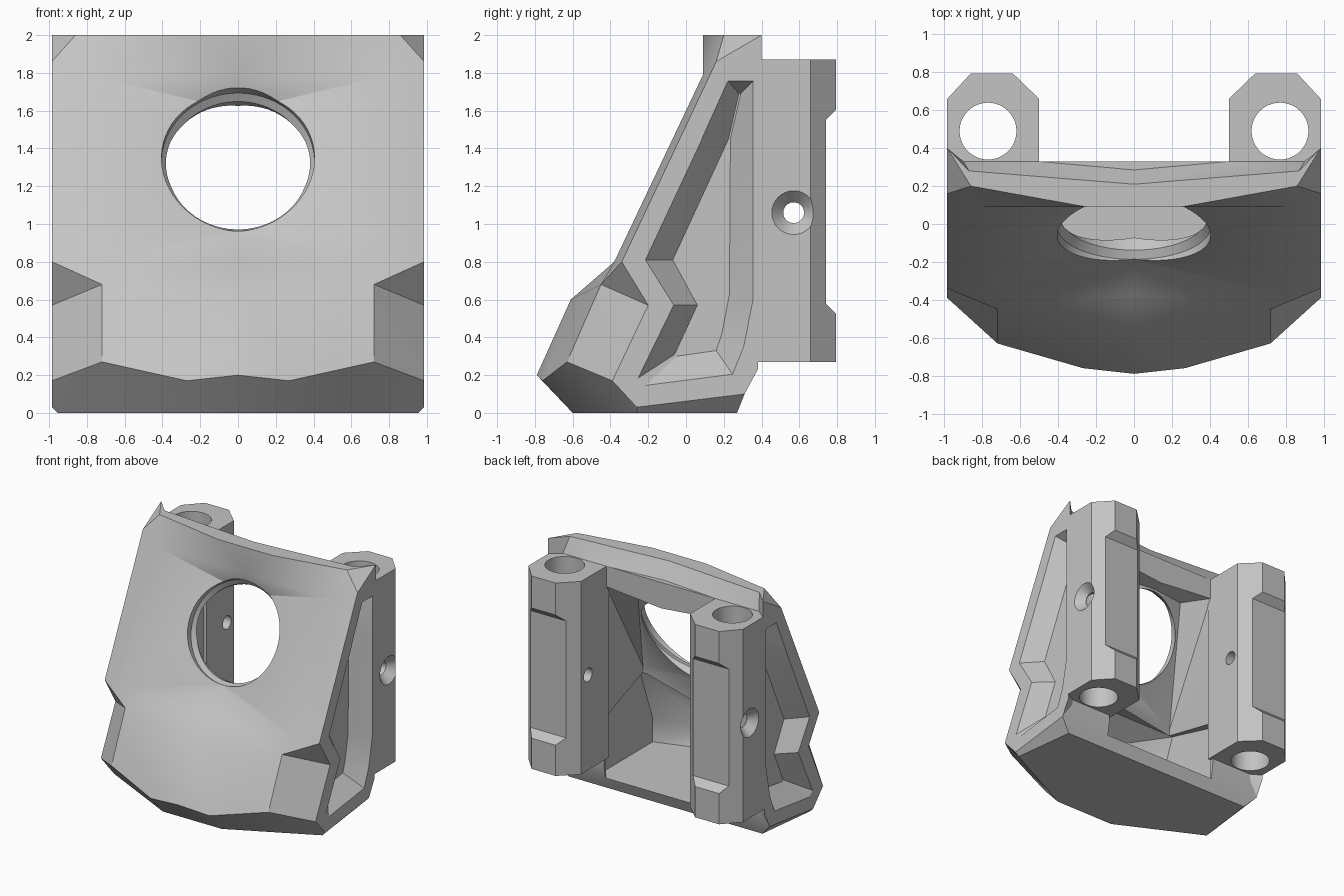
import bpy, bmesh, math
from mathutils import Vector

if "Cube" in bpy.data.objects:
    bpy.data.objects.remove(bpy.data.objects["Cube"], do_unlink=True)

grey = bpy.data.materials.new("plain grey")
grey.use_nodes = True
grey.diffuse_color = (0.55, 0.55, 0.55, 1)
grey.node_tree.nodes["Principled BSDF"].inputs["Base Color"].default_value = (0.55, 0.55, 0.55, 1)


def finish(name, bm):
    bmesh.ops.recalc_face_normals(bm, faces=bm.faces)
    mesh = bpy.data.meshes.new(name)
    bm.to_mesh(mesh)
    bm.free()
    mesh.materials.append(grey)
    obj = bpy.data.objects.new(name, mesh)
    bpy.context.collection.objects.link(obj)
    return obj


def loft(name, rings):
    """Solid skinned through matching closed rings, capped at both ends."""
    bm = bmesh.new()
    loops = [[bm.verts.new(p) for p in ring] for ring in rings]
    n = len(loops[0])
    for a, b in zip(loops, loops[1:]):
        for i in range(n):
            j = (i + 1) % n
            bm.faces.new((a[i], a[j], b[j], b[i]))
    bm.faces.new(loops[0])
    bm.faces.new(loops[-1])
    return finish(name, bm)


def hull(name, points):
    """Convex solid around points."""
    bm = bmesh.new()
    for p in points:
        bm.verts.new(p)
    bmesh.ops.convex_hull(bm, input=bm.verts)
    loose = [v for v in bm.verts if not v.link_faces]
    bmesh.ops.delete(bm, geom=loose, context="VERTS")
    return finish(name, bm)


def turned(name, start, axis, stations, segments=48):
    """Round solid along an axis from (distance, radius) stations."""
    axis = Vector(axis).normalized()
    u = axis.orthogonal().normalized()
    v = axis.cross(u)
    angles = [math.tau * i / segments for i in range(segments)]
    return loft(name, [[Vector(start) + axis * d + (u * math.cos(a) + v * math.sin(a)) * r
                        for a in angles] for d, r in stations])


def combine(target, tool, operation="DIFFERENCE"):
    mod = target.modifiers.new("combine", "BOOLEAN")
    mod.operation, mod.solver, mod.object = operation, "EXACT", tool
    bpy.context.view_layer.update()
    result = bpy.data.meshes.new_from_object(
        target.evaluated_get(bpy.context.evaluated_depsgraph_get()))
    target.modifiers.clear()
    target.data = result
    bpy.data.objects.remove(tool, do_unlink=True)


# Faceted outer body, one half described by its corners
W = 0.985
P = dict(
    t0=(0, .09, 2), t1=(.25, .09, 2), t2=(.86, .2, 2), tip=(W, .4, 2), t4=(.87, .28, 2), t5=(0, .21, 2),
    m0=(0, .09, 1.79), m1=(.8, .09, 1.79), s1=(W, .16, 1.86),
    x0=(0, .12, 1.6), y0=(0, -.19, .95),
    k0=(0, -.38, .8), k1=(.8, -.38, .8), a=(W, -.34, .8),
    p0=(0, -.61, .6), b=(.72, -.45, .68), c=(W, -.2, .57), d=(W, -.39, .17), e=(.72, -.63, .27),
    q0=(0, -.79, .2), q1=(.27, -.76, .17),
    g0=(0, -.6, 0), g1=(.27, -.6, 0), g2=(.955, -.26, 0), f=(W, -.26, .03),
    j0=(0, .27, 0), j1=(.89, .27, 0), h0=(0, .31, .1), h1=(W, .31, .1),
    l0=(0, .33, .23), l2=(.9, .33, .23), l1=(W, .38, .23),
    n=(W, .4, 1.87), w1=(.9, .33, 1.87),
    u0=(0, .33, 1.87), u1=(.5, .33, 1.87), v0=(0, .285, 1.87))
REGIONS = dict(
    front="t0 t1 m1 m0;t1 t2 m1;t2 s1 m1;t2 tip s1;m1 s1 a k1",
    recessed_panel="m0 m1 x0;x0 m1 k1 y0;y0 k1 k0",
    bulge="k0 k1 b p0;k1 a b;a c b;b c d e;p0 b e q1;p0 q1 q0",
    underside="q0 q1 g1 g0;q1 e g1;e d g2 g1;d f g2;g0 g1 g2 j1 j0;g2 f h1 j1",
    back="j0 j1 h1 h0;h0 h1 l1 l2 l0;l0 l2 w1 u1 u0;l2 l1 n w1",
    rim="u0 u1 v0;v0 u1 t4 t5;u1 w1 t4;w1 n tip t4;t0 t5 t4 t1;t1 t4 t2;t2 t4 tip",
    side="s1 tip n l1 h1 f d c a")

bm = bmesh.new()
for s in (1, -1):
    verts = {k: bm.verts.new((s * x, y, z)) for k, (x, y, z) in P.items()}
    for region in REGIONS.values():
        for names in region.split(";"):
            bm.faces.new([verts[k] for k in names.split()])
bmesh.ops.remove_doubles(bm, verts=bm.verts, dist=0.0005)
bmesh.ops.triangulate(bm, faces=bm.faces)
body = finish("housing", bm)

# Hollow interior, open at the back, with a shallow ridge behind the panel
upper = [(.5, .6, .1), (.5, .6, 1.7), (.5, .33, 1.7), (.32, .18, 1.66), (.57, -.25, .8), (.57, -.2, .1),
         (0, .6, .1), (0, .6, 1.7), (0, .24, 1.64), (0, -.08, .92), (0, -.2, .1)]
lower = [(.6, -.25, .75), (.6, .3, .6), (.6, .3, .1), (.6, -.42, .1), (.6, -.42, .3),
         (.2, -.55, .1), (.2, -.62, .25), (.2, -.45, .62)]
for s in (-1, 1):
    combine(body, hull("upper_cavity", [(s * x, y, z) for x, y, z in upper]))
combine(body, hull("lower_cavity", [(s * x, y, z) for x, y, z in lower for s in (-1, 1)]))

# Rear mounting posts with a shallow step in the back face
plan = [(.5, .3), (.5, .66), (.64, .795), (.86, .795), (W, .66), (W, .3)]
step = [(.74, .58), (.74, 1.55), (.84, 1.65), (.84, .48)]
for s in (-1, 1):
    post = loft("post", [[(s * x, y, z) for x, y in plan] for z in (.27, 1.87)])
    combine(post, loft("step", [[(s * x, y, z) for y, z in step] for x in (.4, 1.1)]))
    combine(body, post, "UNION")

# Tapered side pockets
outer = [(.22, 1.76), (.36, 1.76), (.36, 1.45), (.36, .6), (.31, .35), (.25, .2),
         (-.22, .14), (-.26, .18), (-.07, .57), (-.22, .81), (.08, 1.45)]
inner = [(.28, 1.69), (.29, 1.69), (.235, 1.45), (.23, .63), (.19, .42), (.16, .33),
         (-.05, .3), (-.06, .31), (.06, .57), (-.07, .81), (.225, 1.45)]
for s in (-1, 1):
    combine(body, loft("pocket", [[(s * x, y, z) for y, z in ring]
                                  for x, ring in ((.99, outer), (.85, inner))]))
    # Vertical rod bore and countersunk cross screw hole
    combine(body, turned("rod_bore", (s * .77, .49, .1), (0, 0, 1), [(0, .15), (1.9, .15)]))
    combine(body, turned("screw_hole", (s * 1.0, .57, 1.06), (-s, 0, 0),
                         [(0, .13), (.08, .055), (.7, .055)], 32))

# Large round opening square to the sloping front, with a chamfered rim
axis = Vector((0, .903, -.429))
combine(body, turned("front_opening", Vector((0, -.04, 1.34)) - axis * .15, axis,
                     [(0, .405), (.18, .405), (.22, .375), (.42, .375)], 64))

bpy.ops.object.select_all(action="DESELECT")
body.select_set(True)
bpy.context.view_layer.objects.active = body
bpy.ops.object.shade_smooth_by_angle(angle=math.radians(28))
